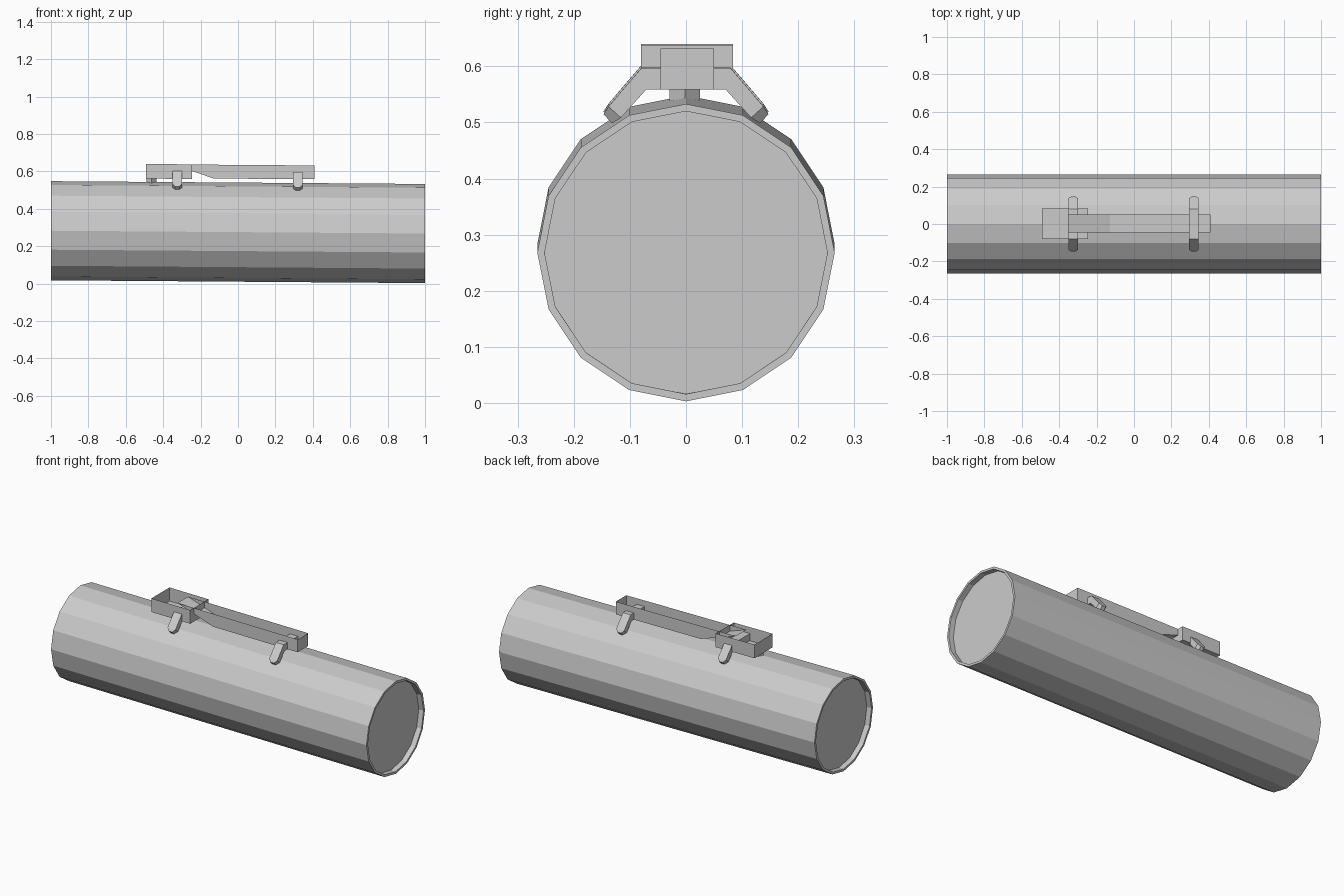
import bpy, bmesh, math
from mathutils import Matrix

if "Cube" in bpy.data.objects:
    bpy.data.objects.remove(bpy.data.objects["Cube"])

SLOPE = -0.0075  # whole model leans slightly downwards along +x


def make(name, verts, faces, lean=True):
    me = bpy.data.meshes.new(name)
    me.from_pydata([(x, y, z + (SLOPE * x if lean else 0)) for x, y, z in verts], [], faces)
    bm = bmesh.new()
    bm.from_mesh(me)
    bmesh.ops.recalc_face_normals(bm, faces=bm.faces)
    bm.to_mesh(me)
    bm.free()
    ob = bpy.data.objects.new(name, me)
    bpy.context.collection.objects.link(ob)
    return ob


def loft(name, rings, cap=True):
    """Join equal-sized closed rings of points into a skin."""
    n = len(rings[0])
    verts = [p for r in rings for p in r]
    faces = [(k * n + i, k * n + (i + 1) % n, (k + 1) * n + (i + 1) % n, (k + 1) * n + i)
             for k in range(len(rings) - 1) for i in range(n)]
    if cap:
        faces += [tuple(range(n)), tuple(range((len(rings) - 1) * n, len(rings) * n))]
    return make(name, verts, faces)


def ring16(x, r):
    return [(x, r * math.sin(i * math.pi / 8), 0.2755 + r * math.cos(i * math.pi / 8))
            for i in range(16)]


# Main tube with recessed end caps
loft("tube", [ring16(x, r) for x, r in
              [(-0.97, 0.252), (-1, 0.252), (-1, 0.265), (1, 0.265), (1, 0.252), (0.97, 0.252)]])


def tray(name, profile, y0, y1, open_edge):
    """Open-topped sheet tray: xz profile extruded in y, one edge left open."""
    n = len(profile)
    verts = [(x, y, z) for y in (y0, y1) for x, z in profile]
    faces = [tuple(range(n)), tuple(range(n, 2 * n))]
    faces += [(i, (i + 1) % n, n + (i + 1) % n, n + i) for i in range(n) if i != open_edge]
    return make(name, verts, faces)


# Long tray with a ramped floor, and the wider tray around its end
tray("long_tray", [(-0.352, 0.635), (-0.128, 0.561), (0.41, 0.562), (0.41, 0.635)],
     -0.045, 0.05, 3)
tray("wide_tray", [(-0.493, 0.558), (-0.247, 0.558), (-0.247, 0.636), (-0.493, 0.636)],
     -0.08, 0.084, 2)

# Clamp straps: flat bridge with bent, tapered legs (outer z, inner z)
half = [(0.147, 0.517, 0.132, 0.501, 0.011),
        (0.138, 0.531, 0.116, 0.511, 0.025),
        (0.079, 0.600, 0.071, 0.561, 0.025)]
for name, cx in (("rear_strap", -0.325), ("front_strap", 0.32)):
    sections = [(-a, b, -c, d, w) for a, b, c, d, w in half] + half[::-1]
    loft(name, [[(cx - w, yo, zo), (cx + w, yo, zo), (cx + w, yi, zi), (cx - w, yi, zi)]
                for yo, zo, yi, zi, w in sections])

# Small post under the wide tray
post = [(-0.463 + 0.026 * math.cos(i * math.pi / 2), -0.002 + 0.027 * math.sin(i * math.pi / 2))
        for i in range(4)]
loft("support_post", [[(x, y, z) for x, y in post] for z in (0.525, 0.558)])
